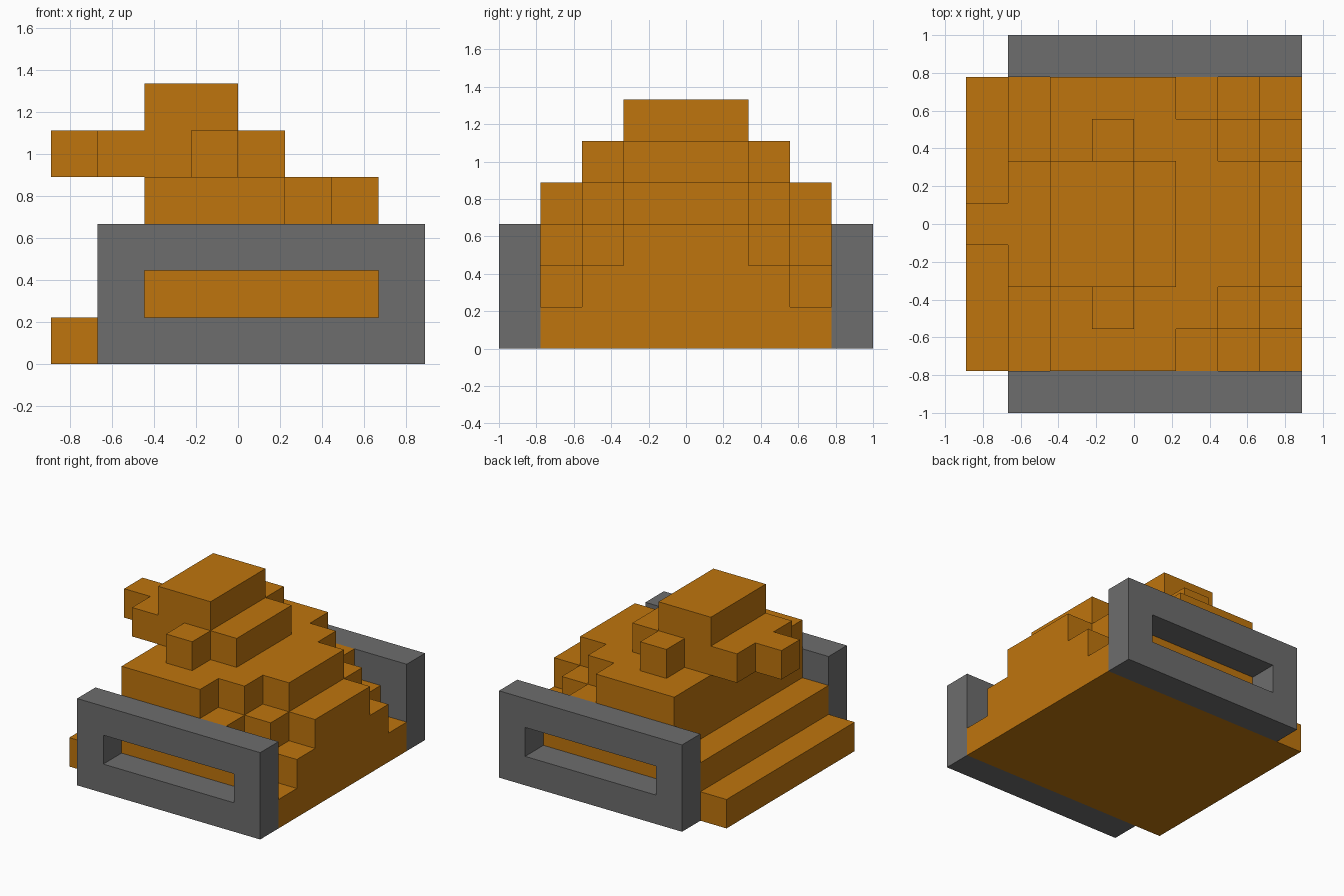
import bpy
import bmesh
from mathutils import Vector

cube = bpy.data.objects.get("Cube")
if cube:
    bpy.data.objects.remove(cube, do_unlink=True)

U = 2 / 9                                  # edge of one block
ORIGIN = Vector((-4 * U, -4.5 * U, 0))


def material(name, rgb):
    mat = bpy.data.materials.new(name)
    mat.use_nodes = True
    mat.diffuse_color = (*rgb, 1)
    mat.node_tree.nodes["Principled BSDF"].inputs["Base Color"].default_value = (*rgb, 1)
    return mat


orange = material("orange", (0.52, 0.178, 0.004))
grey = material("dark_grey", (0.153, 0.153, 0.153))


def block(x0, x1, y0, y1, z0, z1):
    """Set of grid cells filling a box, given in block units."""
    return {(x, y, z) for x in range(x0, x1) for y in range(y0, y1) for z in range(z0, z1)}


def mirrored(cells):
    """Cells plus their mirror image across the centre in y."""
    return cells | {(x, 8 - y, z) for x, y, z in cells}


# Hull: low step, higher step, then main block with a staggered sloping end
hull = block(0, 8, 1, 8, 0, 1) | block(1, 7, 1, 8, 1, 2)
hull |= block(7, 8, 2, 7, 1, 2)
hull |= block(2, 6, 1, 8, 2, 3) | block(6, 7, 2, 7, 2, 3) | block(7, 8, 3, 6, 2, 3)
hull |= block(2, 5, 1, 8, 3, 4) | block(5, 6, 2, 7, 3, 4) | block(6, 7, 3, 6, 3, 4)

# Turret: lower deck with side lugs, raised top
turret = block(1, 5, 3, 6, 4, 5) | block(2, 4, 3, 6, 5, 6)
turret |= mirrored(block(3, 4, 2, 3, 4, 5))

# Slotted plates on both sides
slotted = block(1, 8, 0, 1, 0, 3) - block(2, 7, 0, 1, 1, 2)

parts = {
    "hull": (hull, orange),
    "turret": (turret, orange),
    "turret_stub": (block(0, 1, 4, 5, 4, 5), orange),
    "front_plate": (slotted, grey),
    "back_plate": ({(x, 8 - y, z) for x, y, z in slotted}, grey),
}
solid = set().union(*(cells for cells, _ in parts.values()))


def build(name, cells, mat):
    """Make one mesh from the outer faces of a set of cells."""
    bm = bmesh.new()
    for cell in sorted(cells):
        for axis in range(3):
            for side in (0, 1):
                step = [0, 0, 0]
                step[axis] = 2 * side - 1
                if tuple(c + s for c, s in zip(cell, step)) in solid:
                    continue
                corners = []
                for a, b in ((0, 0), (1, 0), (1, 1), (0, 1)):
                    p = list(cell)
                    p[axis] += side
                    p[(axis + 1) % 3] += a
                    p[(axis + 2) % 3] += b
                    corners.append(bm.verts.new(ORIGIN + Vector(p) * U))
                bm.faces.new(corners if side else corners[::-1])
    # Weld the blocks and merge flat areas
    bmesh.ops.remove_doubles(bm, verts=bm.verts, dist=0.001)
    bmesh.ops.dissolve_limit(bm, angle_limit=0.01, verts=bm.verts, edges=bm.edges)
    mesh = bpy.data.meshes.new(name)
    bm.to_mesh(mesh)
    bm.free()
    mesh.materials.append(mat)
    bpy.context.scene.collection.objects.link(bpy.data.objects.new(name, mesh))


for name, (cells, mat) in parts.items():
    build(name, cells, mat)
